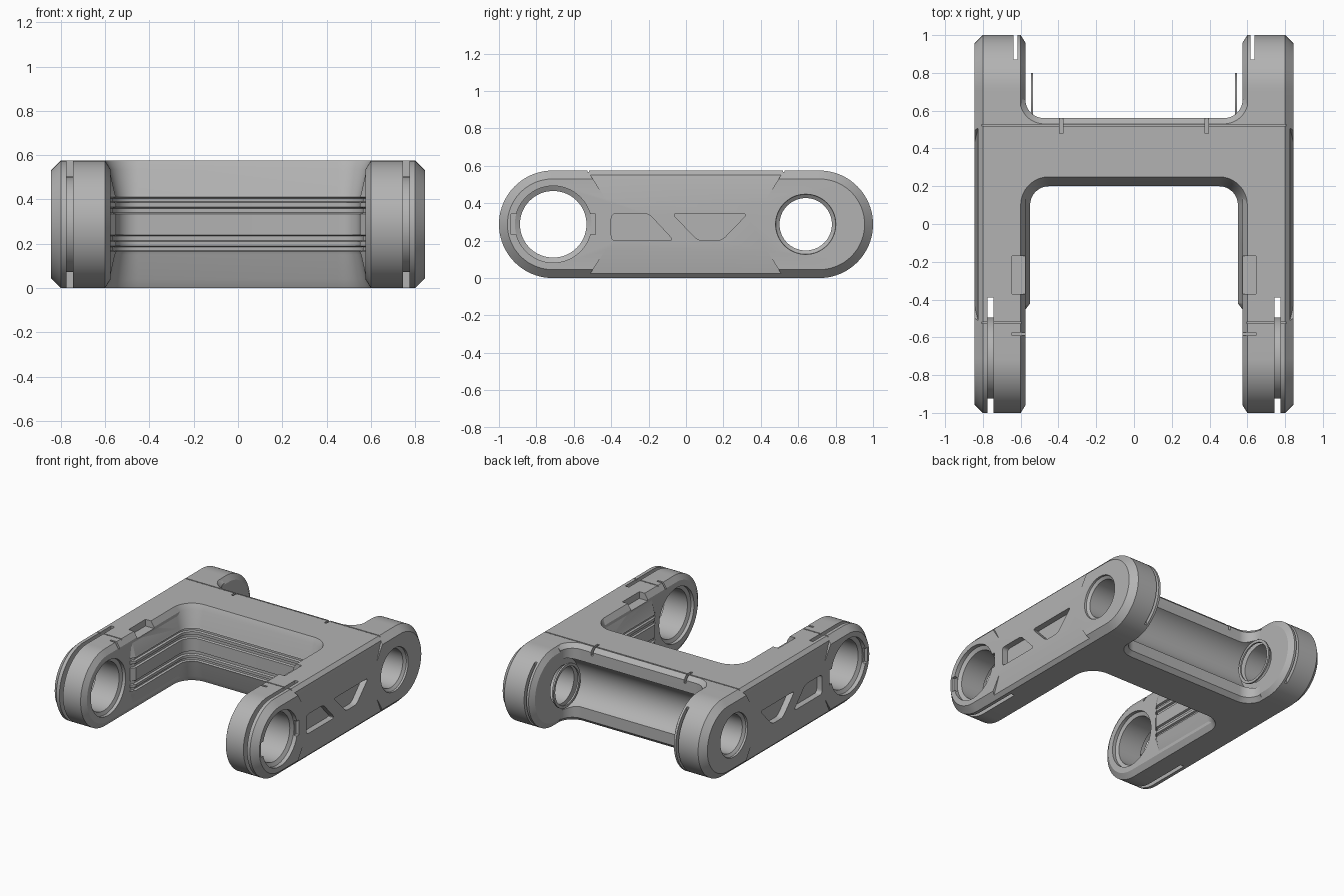
import bpy, bmesh, math
from math import sin, cos, pi

if "Cube" in bpy.data.objects:
    bpy.data.objects.remove(bpy.data.objects["Cube"])

H = 0.575          # overall height
CZ = H / 2         # height of the pivot axes
FY, BY = -0.71, 0.64   # front and back pivot positions

grey = bpy.data.materials.new("mid_grey")
grey.diffuse_color = (0.45, 0.45, 0.45, 1)
grey.use_nodes = True
grey.node_tree.nodes["Principled BSDF"].inputs["Base Color"].default_value = grey.diffuse_color


def loft(name, rings):
    """Closed solid through a list of equal-length rings, capped at both ends."""
    bm = bmesh.new()
    vs = [[bm.verts.new(p) for p in r] for r in rings]
    n = len(rings[0])
    for a, b in zip(vs, vs[1:]):
        for i in range(n):
            bm.faces.new((a[i], a[(i + 1) % n], b[(i + 1) % n], b[i]))
    bm.faces.new(vs[0])
    bm.faces.new(vs[-1])
    bmesh.ops.recalc_face_normals(bm, faces=bm.faces)
    me = bpy.data.meshes.new(name)
    bm.to_mesh(me)
    bm.free()
    me.materials.append(grey)
    ob = bpy.data.objects.new(name, me)
    bpy.context.collection.objects.link(ob)
    return ob


def box(x0, x1, y0, y1, z0, z1):
    return loft("cutter", [[(x, y0, z0), (x, y1, z0), (x, y1, z1), (x, y0, z1)] for x in (x0, x1)])


def lathe(y, steps, n=64, name="cutter"):
    """Solid of revolution about an x-directed pivot axis; steps are (x, radius)."""
    return loft(name, [[(x, y + r * cos(2 * pi * i / n), CZ + r * sin(2 * pi * i / n))
                        for i in range(n)] for x, r in steps])


def apply(ob, mod):
    bpy.ops.object.select_all(action='DESELECT')
    bpy.context.view_layer.objects.active = ob
    ob.select_set(True)
    bpy.ops.object.modifier_apply(modifier=mod.name)


def cut(ob, *cutters):
    for c in cutters:
        m = ob.modifiers.new("cut", 'BOOLEAN')
        m.operation, m.solver, m.object = 'DIFFERENCE', 'EXACT', c
        apply(ob, m)
        bpy.data.objects.remove(c)
    return ob


def mirror(ob):
    m = ob.modifiers.new("mirror", 'MIRROR')
    m.use_mirror_merge = False
    apply(ob, m)


def finish(ob):
    bpy.ops.object.select_all(action='DESELECT')
    bpy.context.view_layer.objects.active = ob
    ob.select_set(True)
    bpy.ops.object.shade_smooth_by_angle(angle=math.radians(25))


def stadium(x, inset, n=40):
    """Rounded arm outline in the yz plane."""
    r, c = CZ - inset, 1 - CZ
    pts = []
    for s, a0 in ((1, -pi / 2), (-1, pi / 2)):
        for i in range(n + 1):
            a = a0 + pi * i / n
            pts.append((x, s * c + r * cos(a), CZ + r * sin(a)))
    return pts


def pocket(poly, r=0.03):
    """Cutter for a shallow round-cornered window in the outer arm face."""
    pts = []
    for i, (y, z) in enumerate(poly):
        ends = []
        for q in (poly[i - 1], poly[(i + 1) % len(poly)]):
            d = math.hypot(q[0] - y, q[1] - z)
            ends.append((y + (q[0] - y) * r / d, z + (q[1] - z) * r / d))
        for k in range(6):
            t = k / 5
            pts.append([(1 - t) ** 2 * ends[0][j] + 2 * t * (1 - t) * (y, z)[j] + t * t * ends[1][j]
                        for j in (0, 1)])
    return loft("cutter", [[(x, *p) for p in pts] for x in (0.80, 0.9)])


def slope(flip):
    """Wedge that thins the outer face toward its upper or lower edge."""
    f = (lambda z: H - z) if flip else (lambda z: z)
    outline = [(-0.56, -0.05), (-0.43, 0.15), (0.43, 0.15), (0.555, -0.05)]
    inner = [(0.845 - (0.15 - z) * 0.16, y, f(z)) for y, z in outline]
    return loft("cutter", [inner, [(0.9, y, f(z)) for y, z in outline]])


# Side arms
arm = loft("side_arms", [stadium(0.575, 0.04), stadium(0.60, 0), stadium(0.80, 0), stadium(0.845, 0.045)])
cut(arm, slope(False), slope(True),
    pocket([(-0.40, 0.20), (-0.065, 0.20), (-0.20, 0.345), (-0.40, 0.345)]),
    pocket([(-0.075, 0.345), (0.065, 0.20), (0.19, 0.20), (0.33, 0.345)]))
# Front pivot bore with counterbores and key slots, back pivot bore with chamfer
cut(arm,
    lathe(FY, [(0.5, 0.205), (0.60, 0.205), (0.61, 0.178), (0.80, 0.178), (0.815, 0.205), (0.9, 0.205)]),
    box(0.82, 0.9, FY - 0.225, FY + 0.225, CZ - 0.055, CZ + 0.055),
    lathe(BY, [(0.5, 0.14), (0.815, 0.14), (0.83, 0.16), (0.9, 0.165)]))
# Slit around the front bushing and slit in the back tip
slit = cut(box(0.745, 0.775, -1.1, -0.39, -0.1, 0.7), lathe(FY, [(0.7, 0.215), (0.8, 0.215)]))
cut(arm, slit, box(0.617, 0.637, 0.87, 1.1, -0.1, 0.7))
# Seams, clip notch and small mark on the upper face
cut(arm, box(0.5, 0.9, 0.518, 0.526, H - 0.008, 0.7), box(0.5, 0.9, -0.526, -0.518, H - 0.008, 0.7),
    box(0.5, 0.645, -0.37, -0.17, 0.525, 0.7), box(0.5, 0.645, -0.59, -0.575, 0.53, 0.7))
mirror(arm)
finish(arm)


# Crossbar with rear fillets into the arms
def plan(z, o, n=12):
    r = 0.10 + o
    right = [(0.62, 0.27), (0.62, 0.66)]
    right += [(0.475 + r * cos(a), 0.66 - r * sin(a)) for a in (pi / 2 * i / n for i in range(n + 1))]
    return [(x, y, z) for x, y in right] + [(-x, y, z) for x, y in reversed(right)]


bar = loft("crossbar", [plan(0, 0.03), plan(0.03, 0), plan(H - 0.03, 0), plan(H, 0.03)])
cut(bar, lathe(BY, [(-0.7, 0.19), (0.7, 0.19)]),
    box(-0.7, 0.7, 0.518, 0.526, H - 0.008, 0.7))
for s in (-1, 1):
    cut(bar, box(s * 0.385 - 0.009, s * 0.385 + 0.009, 0.48, 0.6, 0.52, 0.7))
finish(bar)

# Ribbed inner lining swept round the U-shaped opening
half = [(0, 0), (0.04, 0.02), (0.15, 0.044), (0.165, 0.05), (0.17, 0.036), (0.185, 0.036),
        (0.19, 0.05), (0.21, 0.05), (0.215, 0.036), (0.235, 0.036), (0.24, 0.05)]
profile = [(0, -0.08)] + half + [(H - z, d) for z, d in reversed(half)] + [(H, -0.08)]
path = [(0.6, -0.46, 1, 0, 0.4), (0.6, -0.42, 1, 0, 1)]
for i in range(17):
    a = pi / 2 * i / 16
    path.append((0.45 + 0.15 * cos(a), 0.10 + 0.15 * sin(a), cos(a), sin(a), 1))
path += [(-x, y, -nx, ny, k) for x, y, nx, ny, k in reversed(path)]
lining = loft("ribbed_lining", [[(x - nx * (d * k if d > 0 else d), y - ny * (d * k if d > 0 else d), z)
                                 for z, d in profile] for x, y, nx, ny, k in path])
for s in (-1, 1):
    x0, x1 = sorted((s * 0.5, s * 0.645))
    cut(lining, box(x0, x1, -0.37, -0.17, 0.525, 0.7))
finish(lining)

# Thin washers beside the back bores
washer = lathe(BY, [(0.534, 0.16), (0.546, 0.16)], name="pivot_washers")
cut(washer, lathe(BY, [(0.5, 0.14), (0.6, 0.14)]))
mirror(washer)
finish(washer)
